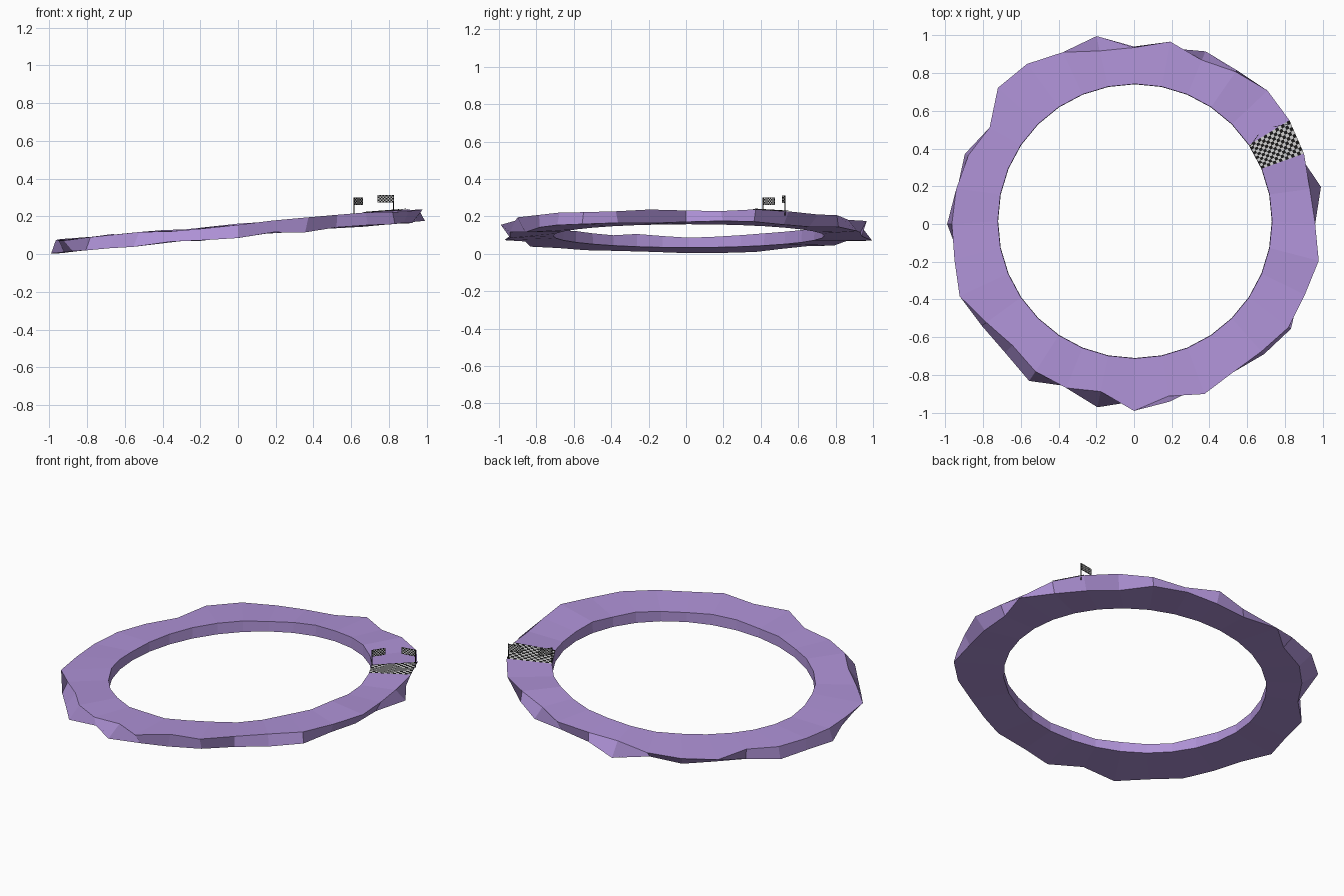
import bpy, bmesh, math, random
from mathutils import Vector

if "Cube" in bpy.data.objects:
    bpy.data.objects.remove(bpy.data.objects["Cube"])

random.seed(4)
N = 32


def material(name, rgb):
    m = bpy.data.materials.new(name)
    m.diffuse_color = (*rgb, 1)
    m.use_nodes = True
    m.node_tree.nodes["Principled BSDF"].inputs["Base Color"].default_value = m.diffuse_color
    return m


purple = material("purple", (0.43, 0.29, 0.68))
black = material("black", (0.01, 0.01, 0.01))
white = material("white", (0.75, 0.75, 0.75))


def finish(name, bm, mats):
    me = bpy.data.meshes.new(name)
    bm.to_mesh(me)
    bm.free()
    for m in mats:
        me.materials.append(m)
    ob = bpy.data.objects.new(name, me)
    bpy.context.collection.objects.link(ob)
    return ob


# Rough outer rim radii of the top and bottom edges, counter-clockwise from +x
top_r = [.96, .95, .975, .99, 1.0, .97, .94, .985, .935, .935, .985, 1.02, 1.02, .92, .95, .96,
         .965, .97, 1.0, .94, .91, .94, .94, .905, .99, .93, .975, .945, .955, .985, .98, .998]
low_r = [.93, 1.01, .95, .94, .93, .98, .99, .95, .94, 1.015, .93, .95, .93, .91, .97, .955,
         .99, .94, .95, .97, .965, 1.0, .93, .99, .94, .96, .93, .94, .975, 1.0, .95, .94]

# Tilted ring track: four-point section swept round, rim jagged
bm = bmesh.new()
rings = []
for k in range(N):
    a = k * math.tau / N
    c, s = math.cos(a), math.sin(a)

    def point(r, z, ox=0, oy=0):
        x, y = r * c + ox, r * s + oy
        return bm.verts.new((x, y, max(0, z + 0.086 * x)))
    j = [random.uniform(-0.008, 0.008) for _ in range(3)]
    rings.append([point(.727, .155 + j[0], .005, .015),
                  point(top_r[k], .155 + j[1]),
                  point(low_r[k], .092 + j[2]),
                  point(.725, .095, .005, .015)])
for k in range(N):
    p, q = rings[k], rings[(k + 1) % N]
    for i in range(4):
        n = (i + 1) % 4
        bm.faces.new((p[i], p[n], q[n], q[i]))
bmesh.ops.recalc_face_normals(bm, faces=bm.faces)
corners = [v.co.copy() for v in (rings[2][0], rings[2][1], rings[3][1], rings[3][0])]
finish("ring_track", bm, [purple])


def checkers(name, a, b, c, d, nu, nv):
    """Chequered quad with corners a-b-c-d."""
    bm = bmesh.new()
    g = [[bm.verts.new(a.lerp(b, u / nu).lerp(d.lerp(c, u / nu), v / nv))
          for v in range(nv + 1)] for u in range(nu + 1)]
    for u in range(nu):
        for v in range(nv):
            f = bm.faces.new((g[u][v], g[u + 1][v], g[u + 1][v + 1], g[u][v + 1]))
            f.material_index = (u + v) % 2
    return finish(name, bm, [black, white])


# Finish line lies just above one sector of the track
lift = Vector((0, 0, 0.004))
checkers("finish_line", *[p + lift for p in corners], 14, 10)

# Two chequered flags on thin poles
for side, base, tip, z in (("inner", (.615, .412), (.66, .475), .30),
                           ("outer", (.825, .53), (.74, .515), .312)):
    bpy.ops.mesh.primitive_cylinder_add(vertices=6, radius=.003, depth=z - .205,
                                        location=(*base, (z + .205) / 2))
    pole = bpy.context.object
    pole.name = side + "_flag_pole"
    pole.data.materials.append(black)
    p, q = Vector((*base, z - .04)), Vector((*tip, z - .04))
    up = Vector((0, 0, .04))
    flag = checkers(side + "_flag", p, q, q + up, p + up, 10, 5)
    solid = flag.modifiers.new("thickness", 'SOLIDIFY')
    solid.thickness = .003
    solid.offset = 0
